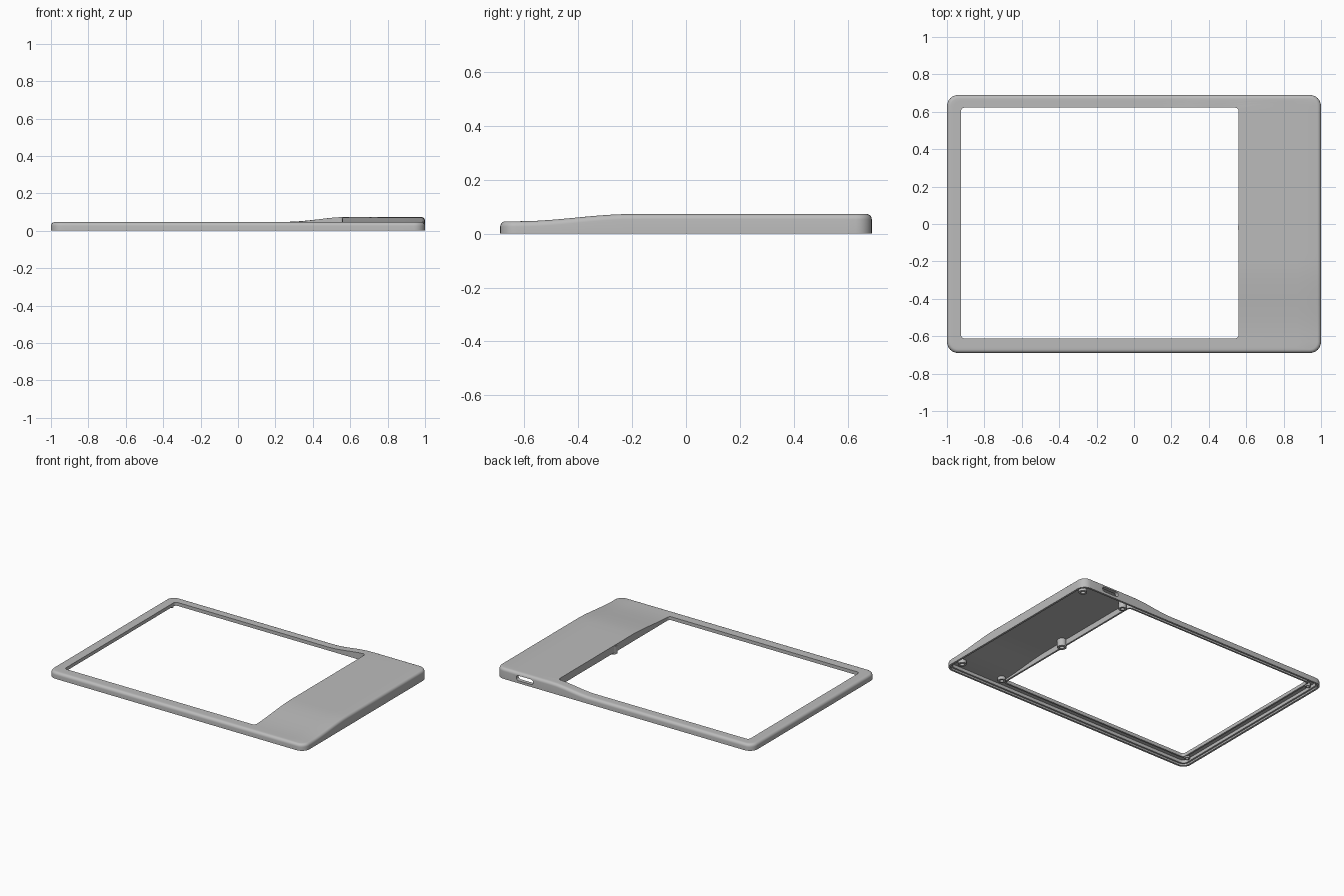
import bpy, bmesh, math
from mathutils import Vector

if "Cube" in bpy.data.objects:
    bpy.data.objects.remove(bpy.data.objects["Cube"])

# One plain grey plastic
GREY = (0.5, 0.5, 0.5, 1)
plastic = bpy.data.materials.new("grey plastic")
plastic.use_nodes = True
plastic.diffuse_color = GREY
plastic.node_tree.nodes["Principled BSDF"].inputs["Base Color"].default_value = GREY

LOW, RISE = 0.046, 0.027
OUTER = (-1, 1, -0.69, 0.69, 0.06)
WINDOW = (-0.925, 0.56, -0.612, 0.622, 0.02)


def smooth(a, b, v):
    t = min(max((v - a) / (b - a), 0), 1)
    return t * t * (3 - 2 * t)


def top_height(p):
    return LOW + RISE * smooth(0.27, 0.57, p.x) * smooth(-0.62, -0.2, p.y)


def rounded_loop(rect, inset, side_steps=32, arc_steps=6):
    x0, x1, y0, y1, r = rect
    x0, x1, y0, y1 = x0 + inset, x1 - inset, y0 + inset, y1 - inset
    r = max(r - inset, 0.005)
    centres = [(x1 - r, y1 - r), (x0 + r, y1 - r), (x0 + r, y0 + r), (x1 - r, y0 + r)]
    pts = []
    for i, (cx, cy) in enumerate(centres):
        arc = [Vector((cx + r * math.cos(a), cy + r * math.sin(a)))
               for a in (math.pi / 2 * (i + k / arc_steps) for k in range(arc_steps + 1))]
        nx, ny = centres[(i + 1) % 4]
        a = math.pi / 2 * (i + 1)
        end = Vector((nx + r * math.cos(a), ny + r * math.sin(a)))
        pts += arc + [arc[-1].lerp(end, k / side_steps) for k in range(1, side_steps)]
    return pts


def add_object(name, bm):
    bmesh.ops.recalc_face_normals(bm, faces=bm.faces)
    mesh = bpy.data.meshes.new(name)
    bm.to_mesh(mesh)
    bm.free()
    mesh.materials.append(plastic)
    ob = bpy.data.objects.new(name, mesh)
    bpy.context.collection.objects.link(ob)
    return ob


def smooth_shade(ob):
    bpy.ops.object.select_all(action="DESELECT")
    ob.select_set(True)
    bpy.context.view_layer.objects.active = ob
    bpy.ops.object.shade_smooth_by_angle(angle=math.radians(30))


def bridge(bm, loops):
    n = len(loops[0])
    for a, b in zip(loops, loops[1:] + loops[:1]):
        for i in range(n):
            j = (i + 1) % n
            bm.faces.new((a[i], a[j], b[j], b[i]))


# Shell: a hollow section swept round the frame, following the raised top
sections = []


def fixed(points, z):
    sections.append([p.to_3d() + Vector((0, 0, z)) for p in points])


def below_top(points, drop):
    sections.append([Vector((p.x, p.y, top_height(p) - drop)) for p in points])


ROUND = 0.02
fixed(rounded_loop(OUTER, 0), 0)
for k in range(6):
    a = math.pi / 2 * k / 5
    below_top(rounded_loop(OUTER, ROUND * (1 - math.cos(a))), ROUND * (1 - math.sin(a)))
rim, edge = rounded_loop(OUTER, ROUND), rounded_loop(WINDOW, 0)
for t in (0.25, 0.5, 0.75, 1):
    below_top([a.lerp(b, t) for a, b in zip(rim, edge)], 0)
lip = rounded_loop(WINDOW, -0.012)
fixed(edge, 0.022)
fixed(lip, 0.022)
wall = rounded_loop(OUTER, 0.026)
for t in (0, 0.25, 0.5, 0.75, 1):
    below_top([a.lerp(b, t) for a, b in zip(lip, wall)], 0.012)
fixed(wall, 0.012)
fixed(rounded_loop(OUTER, 0.014), 0.012)
fixed(rounded_loop(OUTER, 0.014), 0)

bm = bmesh.new()
bridge(bm, [[bm.verts.new(p) for p in s] for s in sections])
frame = add_object("frame_shell", bm)

# Rounded port opening through the back wall
bm = bmesh.new()
port = rounded_loop((0.71, 0.84, 0.018, 0.053, 0.016), 0, 1, 6)
ends = [[bm.verts.new((p.x, y, p.y)) for p in port] for y in (0.64, 0.75)]
for e in ends:
    bm.faces.new(e)
for i in range(len(port)):
    j = (i + 1) % len(port)
    bm.faces.new((ends[0][i], ends[0][j], ends[1][j], ends[1][i]))
cutter = add_object("port_cutter", bm)
cutter.hide_render = True
cut = frame.modifiers.new("port", "BOOLEAN")
cut.operation = "DIFFERENCE"
cut.solver = "EXACT"
cut.object = cutter
bpy.context.view_layer.objects.active = frame
bpy.ops.object.modifier_apply(modifier=cut.name)
bpy.data.objects.remove(cutter)
smooth_shade(frame)


# Screw bosses: hollow posts under the top
def boss(name, x, y, radius, z0):
    bm = bmesh.new()
    z1 = top_height(Vector((x, y))) - 0.008
    loops = []
    for r, z in ((radius, z0), (radius, z1), (radius * 0.5, z1), (radius * 0.5, z0)):
        loops.append([bm.verts.new((x + r * math.cos(math.tau * k / 20),
                                    y + r * math.sin(math.tau * k / 20), z)) for k in range(20)])
    bridge(bm, loops)
    smooth_shade(add_object(name, bm))


for end, y in (("front", -0.6), ("back", 0.6)):
    boss(end + "_outer_boss", 0.93, y, 0.028, 0.012)
    boss(end + "_inner_boss", 0.6, y, 0.026, 0.012)
    boss(end + "_far_boss", -0.945, y, 0.018, 0.012)
boss("middle_boss", 0.585, -0.02, 0.03, 0.008)
